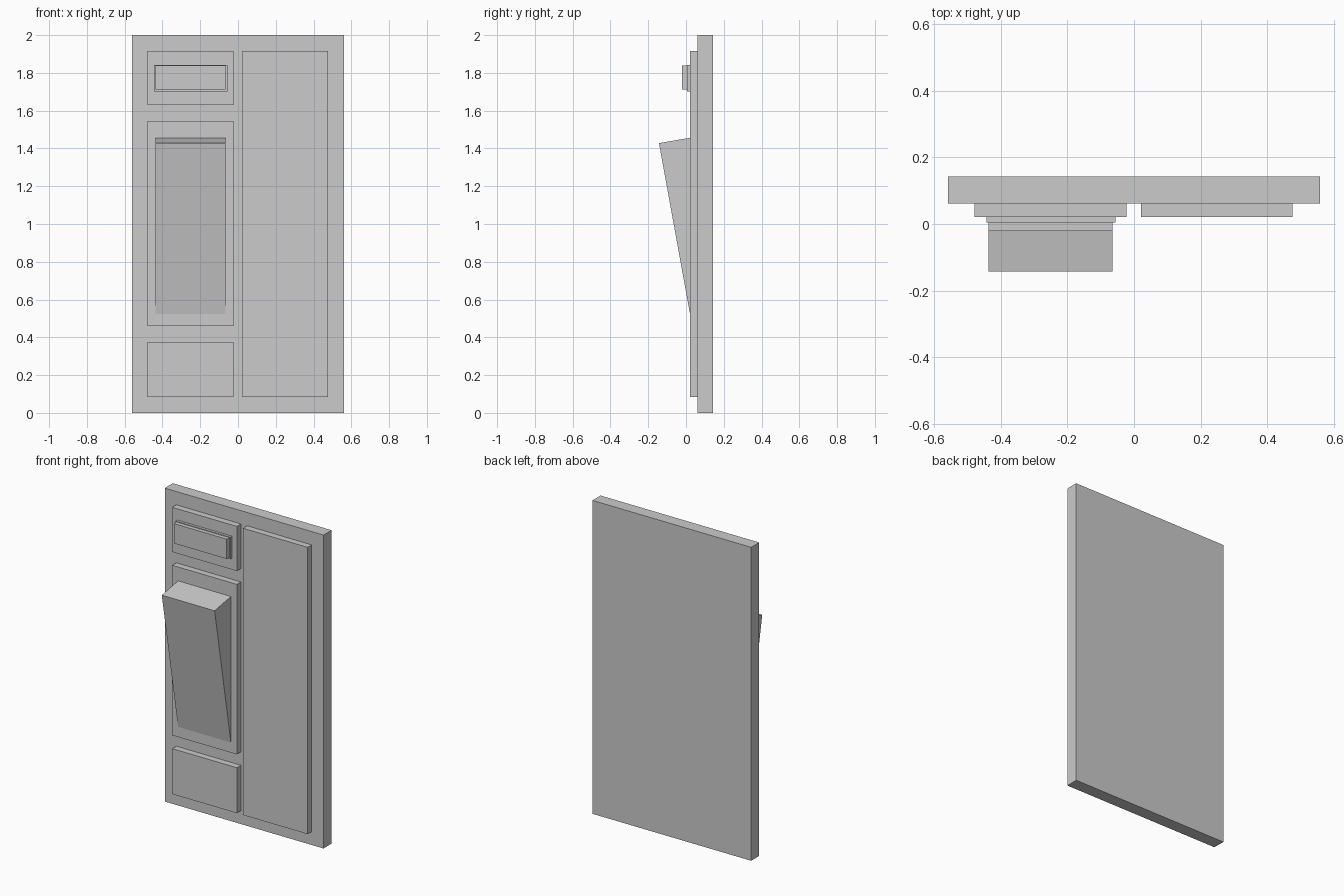
import bpy
import bmesh

if "Cube" in bpy.data.objects:
    bpy.data.objects.remove(bpy.data.objects["Cube"])


def finish(name, bm):
    bmesh.ops.recalc_face_normals(bm, faces=bm.faces)
    mesh = bpy.data.meshes.new(name)
    bm.to_mesh(mesh)
    bm.free()
    obj = bpy.data.objects.new(name, mesh)
    bpy.context.collection.objects.link(obj)
    return obj


def box(name, x, y, z):
    """Box from (min, max) pairs on each axis."""
    bm = bmesh.new()
    bmesh.ops.create_cube(bm, size=1)
    for v in bm.verts:
        v.co = [lo + (c + 0.5) * (hi - lo) for c, (lo, hi) in zip(v.co, (x, y, z))]
    return finish(name, bm)


def prism(name, profile, x0, x1):
    """Extrude a (y, z) profile along x."""
    bm = bmesh.new()
    face = bm.faces.new([bm.verts.new((x0, y, z)) for y, z in profile])
    ext = bmesh.ops.extrude_face_region(bm, geom=[face])
    verts = [g for g in ext["geom"] if isinstance(g, bmesh.types.BMVert)]
    bmesh.ops.translate(bm, verts=verts, vec=(x1 - x0, 0, 0))
    return finish(name, bm)


# Back board
box("back_board", (-0.56, 0.56), (0.062, 0.143), (0, 2))

# Raised panels: three on the left, one tall on the right
LEFT, RIGHT = (-0.479, -0.023), (0.021, 0.477)
for name, x, z in (
    ("upper_left_panel", LEFT, (1.63, 1.915)),
    ("middle_left_panel", LEFT, (0.46, 1.545)),
    ("lower_left_panel", LEFT, (0.085, 0.375)),
    ("right_panel", RIGHT, (0.085, 1.915)),
):
    box(name, x, (0.021, 0.062), z)

# Stepped plate on the upper panel
box("plate_base", (-0.444, -0.056), (0.005, 0.021), (1.702, 1.843))
box("plate_front", (-0.438, -0.065), (-0.021, 0.005), (1.712, 1.838))

# Tilted flap, set slightly into the middle panel
prism("tilted_flap", [(0.03, 1.458), (-0.143, 1.428), (0.03, 0.475)], -0.438, -0.065)
